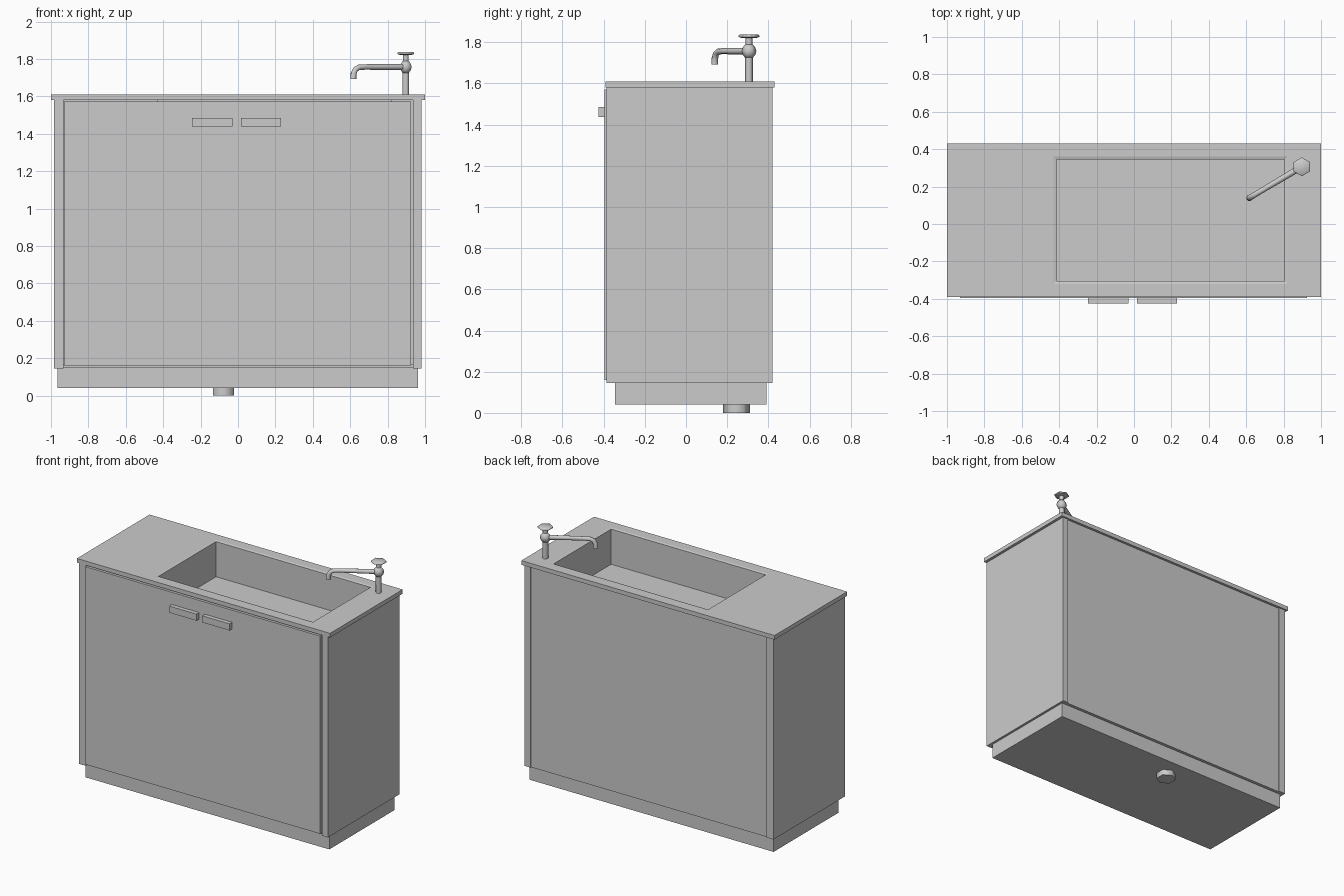
import bpy
import bmesh
from math import cos, sin, pi, radians
from mathutils import Vector

cube = bpy.data.objects.get("Cube")
if cube:
    bpy.data.objects.remove(cube, do_unlink=True)

# One plain grey for everything
grey = bpy.data.materials.new("plain grey")
grey.use_nodes = True
grey.diffuse_color = (0.6, 0.6, 0.6, 1)
grey.node_tree.nodes["Principled BSDF"].inputs["Base Color"].default_value = (0.6, 0.6, 0.6, 1)


def finish(name, bm, smooth=False):
    bmesh.ops.recalc_face_normals(bm, faces=bm.faces)
    mesh = bpy.data.meshes.new(name)
    bm.to_mesh(mesh)
    bm.free()
    mesh.materials.append(grey)
    obj = bpy.data.objects.new(name, mesh)
    bpy.context.collection.objects.link(obj)
    if smooth:
        bpy.ops.object.select_all(action="DESELECT")
        obj.select_set(True)
        bpy.context.view_layer.objects.active = obj
        bpy.ops.object.shade_smooth_by_angle(angle=radians(62))
    return obj


def skin(name, rings, smooth=False):
    """Join equal-sized rings of points into a capped solid."""
    bm = bmesh.new()
    loops = [[bm.verts.new(p) for p in ring] for ring in rings]
    for a, b in zip(loops, loops[1:]):
        for i in range(len(a)):
            j = (i + 1) % len(a)
            bm.faces.new((a[i], a[j], b[j], b[i]))
    bm.faces.new(loops[0][::-1])
    bm.faces.new(loops[-1])
    return finish(name, bm, smooth)


def rect(x0, x1, y0, y1, z):
    return [(x0, y0, z), (x1, y0, z), (x1, y1, z), (x0, y1, z)]


def box(name, x0, x1, y0, y1, z0, z1):
    return skin(name, [rect(x0, x1, y0, y1, z0), rect(x0, x1, y0, y1, z1)])


def hex_lathe(name, x, y, profile):
    """Six-sided turned part with corners pointing along y."""
    angles = [pi / 2 + i * pi / 3 for i in range(6)]
    return skin(name, [[(x + r * cos(a), y + r * sin(a), z) for a in angles]
                       for r, z in profile], True)


# Cabinet
box("left_side_panel", 0.935, 0.98, -0.385, 0.42, 0.145, 1.58)
box("right_side_panel", -0.985, -0.932, -0.385, 0.42, 0.145, 1.58)
box("back_panel", -0.932, 0.935, 0.39, 0.412, 0.145, 1.58)
box("bottom_panel", -0.932, 0.935, -0.37, 0.39, 0.147, 0.17)
box("front_panel", -0.93, 0.925, -0.395, -0.37, 0.16, 1.572)
box("plinth", -0.965, 0.963, -0.345, 0.39, 0.04, 0.147)

# Worktop with the basin sunk into it as one shell
basin = (-0.415, 0.805, -0.305, 0.345)
shell = (-0.43, 0.82, -0.32, 0.36)
slab = (-1, 1, -0.39, 0.43)
skin("worktop_with_basin", [
    rect(*shell, 1.34), rect(*shell, 1.58),
    rect(*slab, 1.58), rect(*slab, 1.61),
    rect(*shell, 1.61), rect(*basin, 1.606),
    rect(*basin, 1.355),
])

# Handles
for side, x in (("right", -0.245), ("left", 0.015)):
    box(side + "_handle", x, x + 0.215, -0.425, -0.39, 1.438, 1.485)

# Drain pipe
hex_lathe("drain_pipe", -0.078, 0.245, [(0.065, 0), (0.065, 0.06)])

# Tap body: post, rounded valve, stem and knob
tx, ty = 0.897, 0.306
hex_lathe("tap_post", tx, ty, [(0.0195, 1.6), (0.0195, 1.74)])
hex_lathe("tap_valve", tx, ty, [(0.018, 1.724), (0.03, 1.738), (0.036, 1.757),
                                (0.03, 1.776), (0.018, 1.79)])
hex_lathe("tap_stem", tx, ty, [(0.0175, 1.78), (0.0175, 1.825)])
hex_lathe("tap_knob", tx, ty, [(0.036, 1.821), (0.05, 1.826), (0.05, 1.834), (0.046, 1.837)])

# Spout: a tube swept out from the valve and bent down at the tip
start = Vector((tx, ty, 1.757))
out = Vector((0.618, 0.14, 1.757)) - start
reach = out.length
out.normalize()
across = Vector((-out.y, out.x, 0))
path = [(0, 0, 0.017), (0.78, 0, 0.0145), (0.9, -0.002, 0.015),
        (0.965, -0.013, 0.0155), (1, -0.036, 0.016), (1.005, -0.064, 0.017)]
points = [start + out * (reach * t) + Vector((0, 0, dz)) for t, dz, r in path]
rings = []
for i, p in enumerate(points):
    direction = (points[min(i + 1, len(points) - 1)] - points[max(i - 1, 0)]).normalized()
    if i == len(points) - 1:
        direction = Vector((0, 0, -1))
    up = direction.cross(across)
    rings.append([p + path[i][2] * (across * cos(k * pi / 4) + up * sin(k * pi / 4))
                  for k in range(8)])
skin("tap_spout", rings, True)
